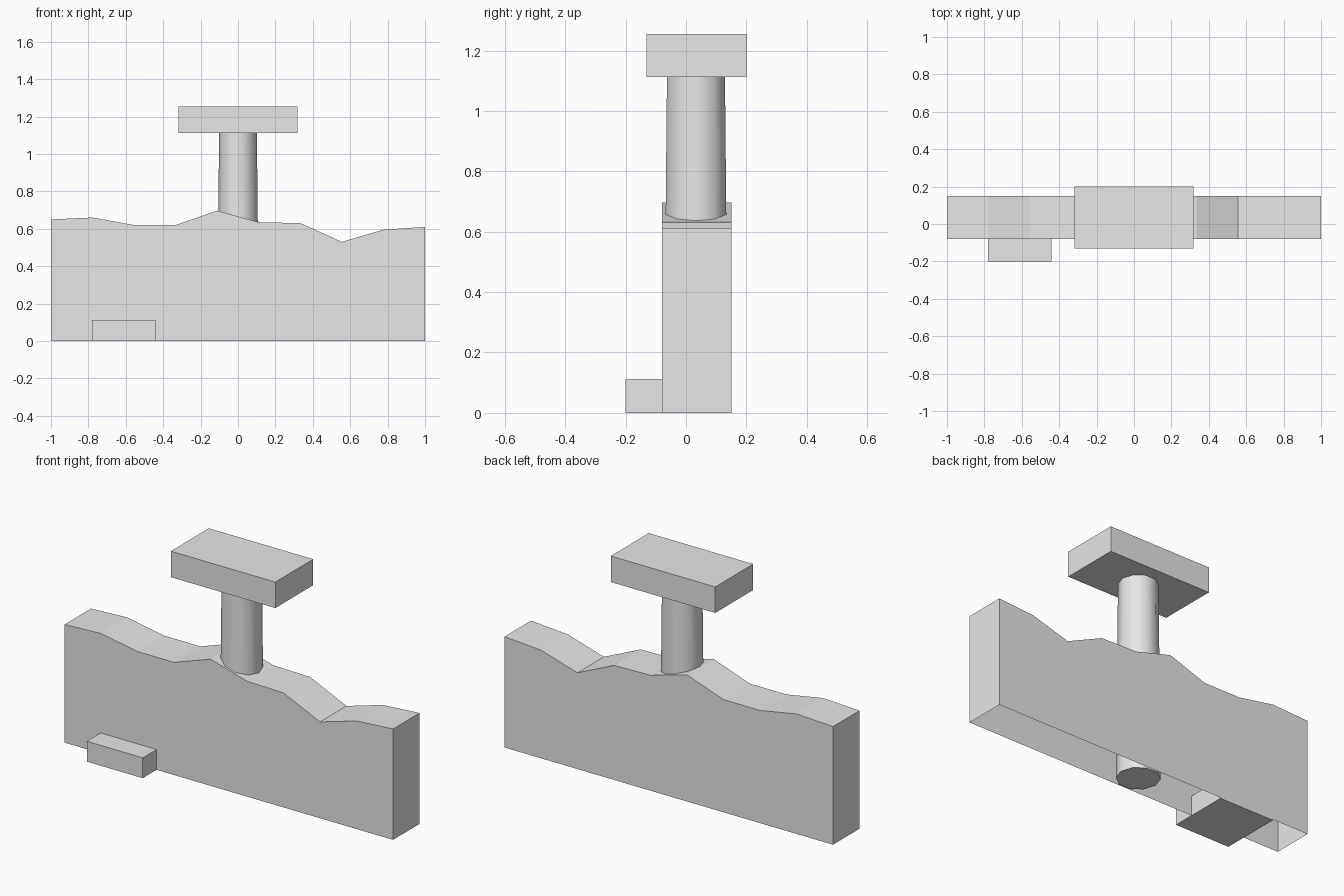
import bpy
import bmesh
from mathutils import Matrix, Vector

cube = bpy.data.objects.get("Cube")
if cube:
    bpy.data.objects.remove(cube, do_unlink=True)

# Single plain grey material
grey = bpy.data.materials.new("plain grey")
grey.use_nodes = True
colour = (0.8, 0.8, 0.8, 1.0)
grey.diffuse_color = colour
grey.node_tree.nodes["Principled BSDF"].inputs["Base Color"].default_value = colour


def add_object(name, bm):
    mesh = bpy.data.meshes.new(name)
    bm.to_mesh(mesh)
    bm.free()
    mesh.materials.append(grey)
    obj = bpy.data.objects.new(name, mesh)
    bpy.context.collection.objects.link(obj)
    return obj


def add_box(name, low, high):
    low, high = Vector(low), Vector(high)
    bm = bmesh.new()
    place = Matrix.Translation((low + high) / 2) @ Matrix.Diagonal((*(high - low), 1))
    bmesh.ops.create_cube(bm, size=1, matrix=place)
    return add_object(name, bm)


# Wall: hollow shell with an uneven crest and an open underside
FRONT, BACK = -0.08, 0.15
crest = [0.65, 0.66, 0.62, 0.62, 0.697, 0.635, 0.63, 0.53, 0.595, 0.61]
last = len(crest) - 1
bm = bmesh.new()
outline = [(-1 + 2 * i / last, z) for i, z in enumerate(crest)]
outline = [(-1, 0)] + outline + [(1, 0)]
front = [bm.verts.new((x, FRONT, z)) for x, z in outline]
back = [bm.verts.new((x, BACK, z)) for x, z in outline]
bm.faces.new(reversed(front))
bm.faces.new(back)
for i in range(len(outline) - 1):
    bm.faces.new((front[i], front[i + 1], back[i + 1], back[i]))
# Make every face point away from the middle of the shell
bm.normal_update()
middle = Vector((0, (FRONT + BACK) / 2, 0.3))
for face in bm.faces:
    if face.normal.dot(face.calc_center_median() - middle) < 0:
        face.normal_flip()
add_object("wall", bm)

# Post: tapered ten-sided column standing inside the wall
POST_TOP = 1.115
bm = bmesh.new()
bmesh.ops.create_cone(bm, cap_ends=True, segments=10, radius1=0.112, radius2=0.101,
                      depth=POST_TOP, matrix=Matrix.Translation((0, 0.033, POST_TOP / 2))
                      @ Matrix.Rotation(1.5707963, 4, 'Z'))
# Put corners on the x axis
corner = max(bm.verts, key=lambda v: v.co.x)
offset = Vector((corner.co.x, corner.co.y - 0.033))
if abs(offset.y) > 0.01:
    bmesh.ops.rotate(bm, verts=bm.verts, cent=(0, 0.033, 0),
                     matrix=Matrix.Rotation(1.5707963, 3, 'Z'))
for face in bm.faces:
    face.smooth = len(face.verts) == 4
post = add_object("post", bm)
bpy.ops.object.select_all(action='DESELECT')
post.select_set(True)
bpy.context.view_layer.objects.active = post
bpy.ops.object.shade_smooth_by_angle(angle=0.8)

# Slab on top of the post, and the step running through the wall's foot
add_box("top_slab", (-0.318, -0.13, 1.112), (0.318, 0.2, 1.255))
add_box("step", (-0.78, -0.2, 0), (-0.44, 0.145, 0.112))
